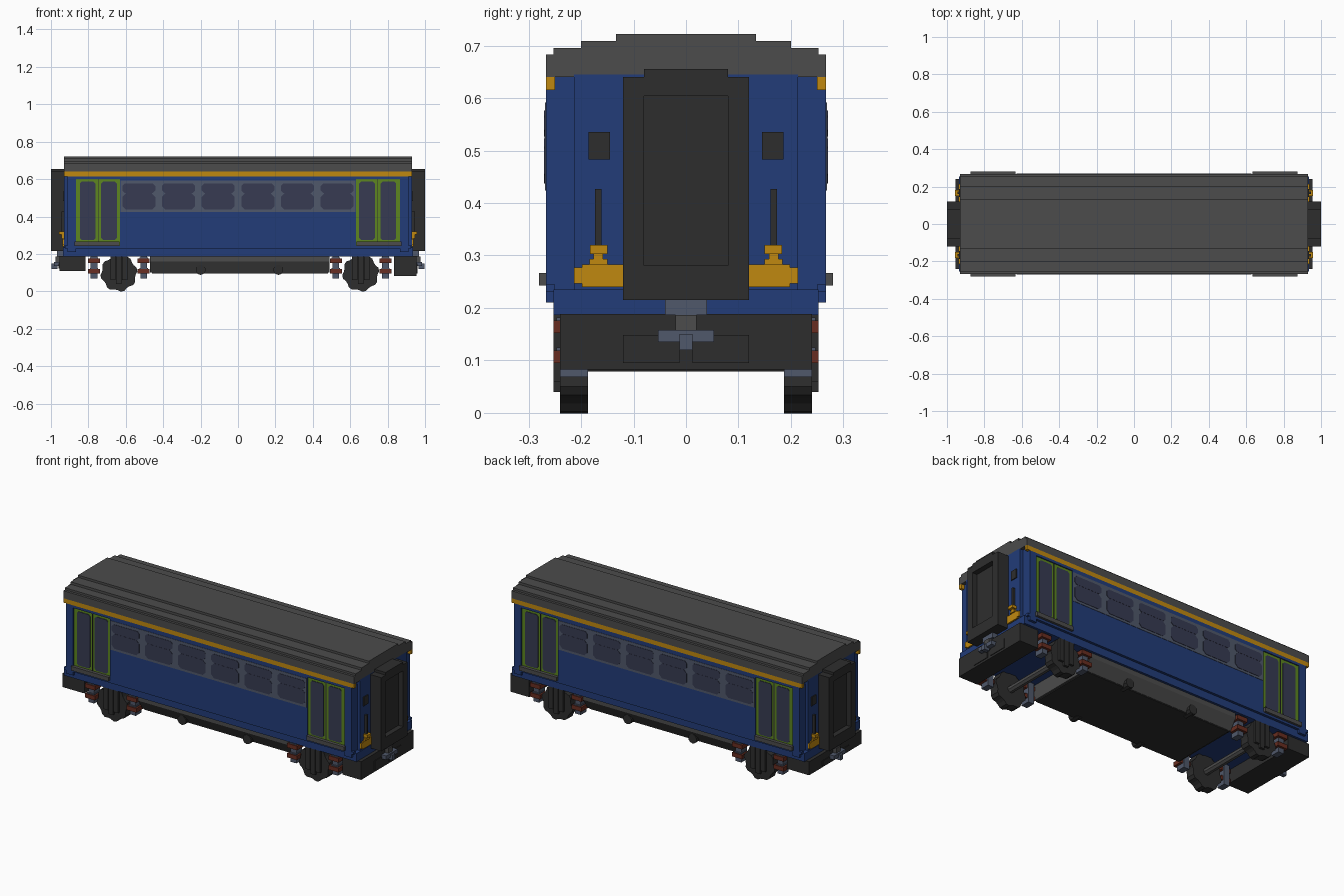
import bpy, bmesh, math

cube = bpy.data.objects.get("Cube")
if cube:
    bpy.data.objects.remove(cube, do_unlink=True)


def material(name, rgb):
    m = bpy.data.materials.new(name)
    m.use_nodes = True
    m.diffuse_color = (*rgb, 1)
    m.node_tree.nodes["Principled BSDF"].inputs["Base Color"].default_value = (*rgb, 1)
    return m


BLUE = material("body blue", (0.016, 0.045, 0.19))
GREY = material("roof grey", (0.072, 0.072, 0.072))
DARK = material("dark grey", (0.027, 0.027, 0.027))
GOLD = material("gold", (0.53, 0.25, 0.005))
GREEN = material("door green", (0.11, 0.24, 0.014))
GLASS = material("window glass", (0.038, 0.044, 0.085))
STEEL = material("blue grey", (0.08, 0.098, 0.145))
RUST = material("rust red", (0.14, 0.027, 0.015))


def finish(name, bm, mat):
    bmesh.ops.recalc_face_normals(bm, faces=bm.faces)
    mesh = bpy.data.meshes.new(name)
    bm.to_mesh(mesh)
    bm.free()
    mesh.materials.append(mat)
    ob = bpy.data.objects.new(name, mesh)
    bpy.context.collection.objects.link(ob)
    return ob


def box(name, mat, x, y, z):
    """Box between sorted (min, max) pairs."""
    bm = bmesh.new()
    bmesh.ops.create_cube(bm, size=1)
    for v in bm.verts:
        for i, pair in enumerate((x, y, z)):
            v.co[i] = min(pair) if v.co[i] < 0 else max(pair)
    return finish(name, bm, mat)


def prism(name, mat, points, start, end, axis="y"):
    """Extrude an outline (x,z along y, or y,z along x)."""
    bm = bmesh.new()
    at = (lambda a, b, t: (a, t, b)) if axis == "y" else (lambda a, b, t: (t, a, b))
    face = bm.faces.new([bm.verts.new(at(a, b, start)) for a, b in points])
    moved = bmesh.ops.extrude_face_region(bm, geom=[face])["geom"]
    for v in moved:
        if isinstance(v, bmesh.types.BMVert):
            v.co["xyz".index(axis)] = end
    # the source face is kept as the rear cap
    if len([f for f in bm.faces if len(f.verts) == len(points)]) < 2 and len(points) != 4:
        bm.faces.new(face.verts)
    return finish(name, bm, mat)


def pane(name, x0, x1, z0, z1, y0, y1, c):
    pts = [(x0 + c, z0), (x1 - c, z0), (x1, z0 + c), (x1, z1 - c),
           (x1 - c, z1), (x0 + c, z1), (x0, z1 - c), (x0, z0 + c)]
    return prism(name, GLASS, pts, y0, y1)


def ring(radii, cx, cz):
    n = len(radii)
    return [(cx + r * math.cos(math.tau * (i + .5) / n), cz + r * math.sin(math.tau * (i + .5) / n))
            for i, r in enumerate(radii)]


# Body shell, sill and stepped roof
box("body_core", BLUE, (-.91, .91), (-.253, .253), (.19, .645))
box("sill", BLUE, (-.935, .935), (-.253, .253), (.187, .235))
box("end_wall_core", BLUE, (-.93, .93), (-.213, .213), (.2, .645))
steps = [(.267, .683), (.253, .695), (.2, .709), (.133, .722)]
outline = [(.267, .64)]
for i, (y, z) in enumerate(steps):
    outline.append((y, z))
    if i < 3:
        outline.append((steps[i + 1][0], z))
outline += [(-y, z) for y, z in reversed(outline)]
prism("roof", GREY, outline, -.93, .93, "x")

for s, side in ((1, "left"), (-1, "right")):
    # Side panels, belt and gold band
    box(f"{side}_wall", BLUE, (-.63, .63), (s * .25, s * .267), (.245, .615))
    box(f"{side}_belt", BLUE, (-.925, .925), (s * .25, s * .267), (.23, .245))
    box(f"{side}_gold_band", GOLD, (-.93, .93), (s * .25, s * .267), (.615, .64))
    # Window strip with divided panes
    box(f"{side}_window_strip", STEEL, (-.627, .627), (s * .26, s * .269), (.424, .592))
    for i in range(6):
        x = (i - 2.5) * .212
        pane(f"{side}_window_{i}_lower", x - .088, x + .088, .437, .523, s * .266, s * .271, .018)
        pane(f"{side}_window_{i}_upper", x - .088, x + .088, .527, .576, s * .266, s * .271, .012)
        box(f"{side}_window_{i}_bar", GLASS, (x - .07, x + .07), (s * .266, s * .27), (.515, .535))
    for e in (-1, 1):
        # Double doors with step and corner pillar
        box(f"{side}_door", GREEN, (e * .63, e * .867), (s * .25, s * .261), (.245, .6))
        box(f"{side}_door_header", BLUE, (e * .63, e * .867), (s * .25, s * .267), (.6, .615))
        for a in (.648, .762):
            lo, hi = sorted((e * a, e * (a + .084)))
            pane(f"{side}_door_glass", lo, hi, .275, .586, s * .259, s * .264, .01)
        box(f"{side}_door_gap", DARK, (e * .745, e * .749), (s * .259, s * .263), (.265, .6))
        box(f"{side}_door_step", GREY, (e * .633, e * .873), (s * .25, s * .28), (.243, .267))
        box(f"{side}_corner_pillar", BLUE, (e * .867, e * .912), (s * .213, s * .267), (.21, .615))

for e, end in ((1, "left_end"), (-1, "right_end")):
    # Gangway frame around a recessed door
    box(f"{end}_gangway_back", DARK, (e * .92, e * .97), (-.1, .1), (.23, .63))
    for s in (-1, 1):
        box(f"{end}_gangway_post", DARK, (e * .92, e), (s * .08, s * .12), (.215, .64))
    box(f"{end}_gangway_foot", DARK, (e * .92, e), (-.08, .08), (.215, .281))
    box(f"{end}_gangway_head", DARK, (e * .92, e), (-.08, .08), (.604, .655))
    for s in (-1, 1):
        # End windows, handrails and lamps
        box(f"{end}_small_window", DARK, (e * .925, e * .935), (s * .145, s * .186), (.483, .535))
        box(f"{end}_handrail", DARK, (e * .925, e * .945), (s * .161, s * .173), (.315, .427))
        box(f"{end}_gold_plate", GOLD, (e * .91, e * .938), (s * .12, s * .198), (.24, .283))
        box(f"{end}_gold_plate_tip", GOLD, (e * .91, e * .938), (s * .198, s * .213), (.247, .277))
        box(f"{end}_lamp_base", GOLD, (e * .925, e * .945), (s * .15, s * .184), (.283, .293))
        box(f"{end}_lamp_stem", GOLD, (e * .925, e * .945), (s * .158, s * .176), (.293, .305))
        box(f"{end}_lamp", GOLD, (e * .925, e * .957), (s * .15, s * .183), (.303, .32))
    # Buffer beam and coupling
    inner, low = (.835, .083) if e > 0 else (.815, .11)
    box(f"{end}_buffer_beam", DARK, (e * inner, e * .955), (-.24, .24), (low, .188))
    for s in (-1, 1):
        box(f"{end}_beam_panel", DARK, (e * .95, e * .959), (s * .012, s * .12), (low + .012, .148))
    box(f"{end}_coupling_bracket", STEEL, (e * .93, e * .968), (-.04, .04), (.187, .215))
    box(f"{end}_coupling_shank", GREY, (e * .95, e * .975), (-.02, .02), (.135, .187))
    box(f"{end}_coupling_bar", STEEL, (e * .95, e * .985), (-.053, .053), (.135, .158))
    box(f"{end}_coupling_hook", STEEL, (e * .965, e * .997), (-.012, .012), (.12, .15))

    # Wheelset with toothed wheels
    cx = .656 if e > 0 else -.637
    prism(f"{end}_axle", GREY, ring([.02] * 8, cx, .097), -.2, .2)
    for s in (-1, 1):
        prism(f"{end}_wheel", DARK, ring([.099, .099, .09, .09] * 8, cx, .097), s * .187, s * .24)
        for dx in (-.032, 0, .032):
            h = .02 if dx else 0
            box(f"{end}_axle_guard", DARK, (cx + dx - .014, cx + dx + .014),
                (s * .235, s * .253), (.04 + h, .187))
        # Suspension hangers with red springs
        for d in (-1, 1):
            x = cx + d * .133
            box(f"{end}_hanger", STEEL, (x - .018, x + .018), (s * .187, s * .24), (.068, .19))
            for z in (.095, .152):
                box(f"{end}_spring", RUST, (x - .032, x + .032), (s * .195, s * .253), (z, z + .024))
                box(f"{end}_spring_cap", STEEL, (x - .022, x + .022), (s * .2, s * .247), (z + .024, z + .03))

# Underframe tank with dark floor and round fittings
prism("underframe", GREY, [(-.24, .16), (-.24, .19), (.24, .19), (.24, .16), (.2, .1), (-.2, .1)],
      -.47, .49, "x")
box("underframe_floor", DARK, (-.46, .48), (-.198, .198), (.095, .102))
for x in (-.2, .216):
    for s in (-1, 1):
        prism("round_fitting", DARK, ring([.027] * 10, x, .115), s * .17, s * .228)
